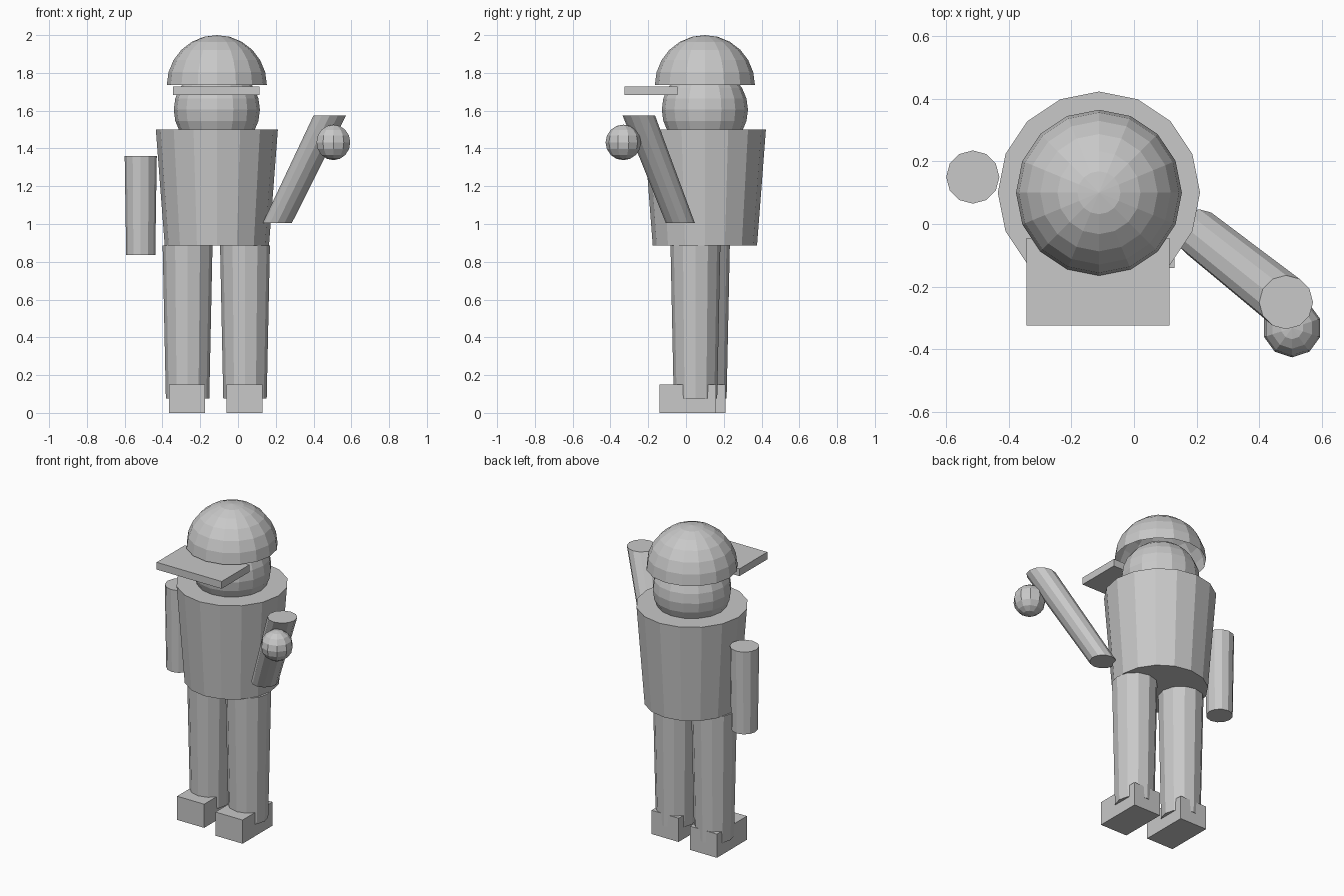
import bpy
import bmesh
from mathutils import Matrix, Vector

cube = bpy.data.objects.get("Cube")
if cube:
    bpy.data.objects.remove(cube, do_unlink=True)

grey = bpy.data.materials.new("plain grey")
grey.use_nodes = True
GREY = (0.58, 0.58, 0.58, 1)
grey.diffuse_color = GREY
grey.node_tree.nodes["Principled BSDF"].inputs["Base Color"].default_value = GREY


def finish(name, bm, location):
    mesh = bpy.data.meshes.new(name)
    bm.to_mesh(mesh)
    bm.free()
    mesh.materials.append(grey)
    obj = bpy.data.objects.new(name, mesh)
    obj.location = location
    bpy.context.collection.objects.link(obj)
    return obj


def limb(name, bottom, top, r_bottom, r_top, sides=12):
    """Tapered prism with level end caps, sheared so its ends sit at bottom and top."""
    bottom, top = Vector(bottom), Vector(top)
    axis = top - bottom
    bm = bmesh.new()
    bmesh.ops.create_cone(bm, cap_ends=True, segments=sides,
                          radius1=r_bottom, radius2=r_top, depth=axis.z)
    for v in bm.verts:
        v.co.x += axis.x * v.co.z / axis.z
        v.co.y += axis.y * v.co.z / axis.z
    return finish(name, bm, (bottom + top) / 2)


def ball(name, center, radius, segments, rings, dome=False):
    bm = bmesh.new()
    bmesh.ops.create_uvsphere(bm, u_segments=segments, v_segments=rings, radius=radius)
    if dome:
        lower = [v for v in bm.verts if v.co.z < -0.001]
        bmesh.ops.delete(bm, geom=lower, context='VERTS')
    return finish(name, bm, center)


def box(name, center, size):
    bm = bmesh.new()
    bmesh.ops.create_cube(bm, size=1, matrix=Matrix.Diagonal((*size, 1)))
    return finish(name, bm, center)


# Body axis
X, Y = -0.112, 0.10

# Torso, head and headgear
limb("torso", (X, Y, 0.885), (X, Y, 1.50), 0.276, 0.323, sides=16)
ball("head", (X, Y, 1.605), 0.228, 16, 12)
ball("helmet", (X, Y, 1.735), 0.265, 16, 12, dome=True)
box("visor", (X - 0.003, -0.185, 1.705), (0.456, 0.28, 0.046))

# Legs and shoes, the left one a step ahead
for side, x, y in (("left", 0.037, 0.05), ("right", -0.267, 0.10)):
    limb(side + "_leg", (x, y, 0.075), (x, y, 0.885), 0.115, 0.132)
    box(side + "_shoe", (x - 0.002, y - 0.04, 0.075), (0.19, 0.30, 0.15))

# Hanging right arm, raised left arm with its hand
limb("right_arm", (-0.515, 0.15, 0.835), (-0.515, 0.15, 1.36), 0.077, 0.085)
limb("left_arm", (0.208, -0.03, 1.005), (0.486, -0.25, 1.575), 0.077, 0.086)
ball("left_hand", (0.505, -0.332, 1.432), 0.094, 10, 8)
